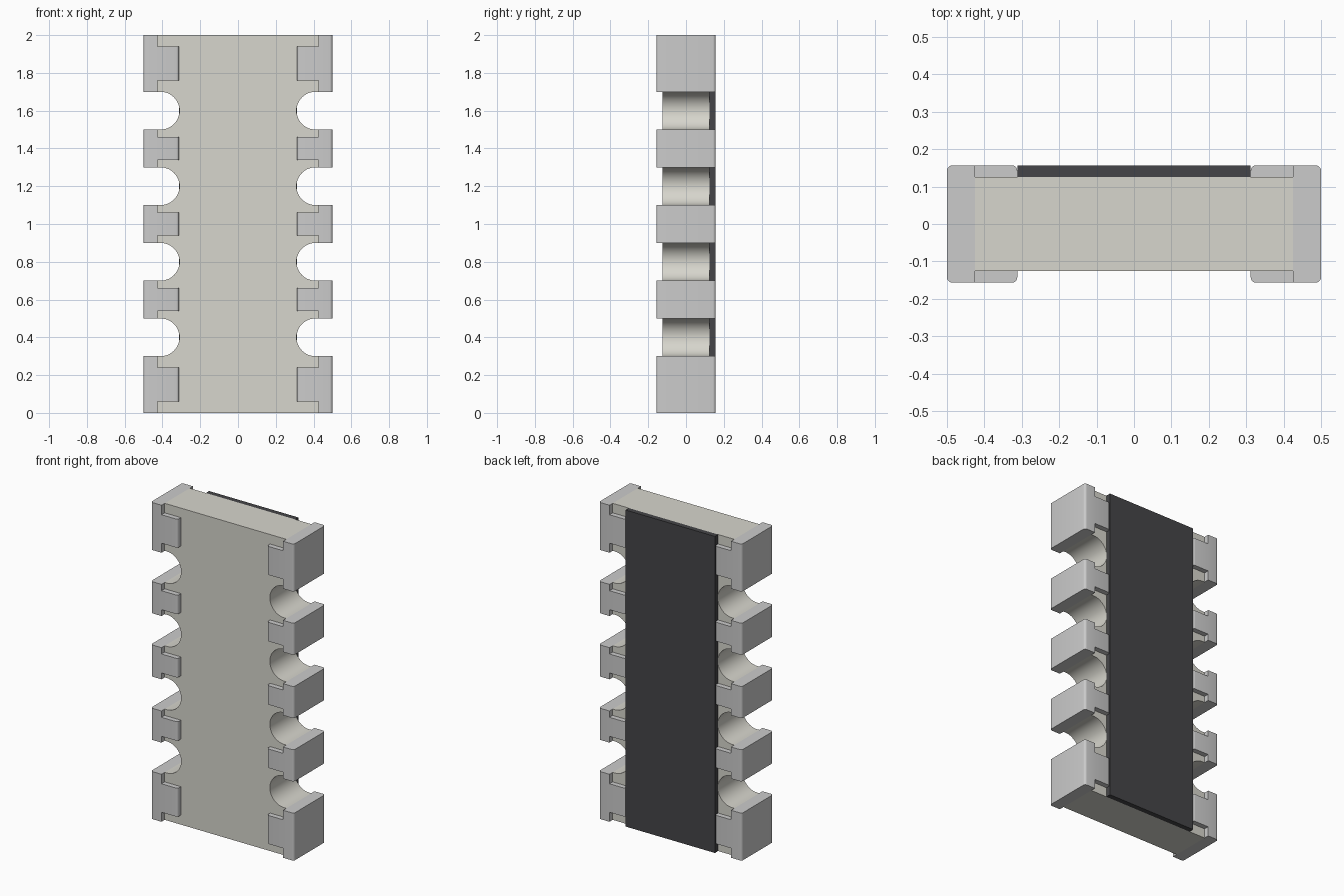
import bpy, bmesh
from math import sin, cos, pi, radians

if "Cube" in bpy.data.objects:
    bpy.data.objects.remove(bpy.data.objects["Cube"])

W, CAP_X, PAD_X = 0.5, 0.425, 0.312     # outer side, cap inner side, pad inner side
BODY_Y, OUT_Y, R = 0.125, 0.157, 0.015  # body face, metal face, edge rounding
NOTCH_R = 0.1
NOTCHES = [0.4, 0.8, 1.2, 1.6]


def material(name, rgb):
    m = bpy.data.materials.new(name)
    m.diffuse_color = (*rgb, 1)
    m.use_nodes = True
    m.node_tree.nodes["Principled BSDF"].inputs["Base Color"].default_value = m.diffuse_color
    return m


def prism(bm, points, offset):
    """Extrude a closed outline of 3D points along an offset vector."""
    face = bm.faces.new([bm.verts.new(p) for p in points])
    ext = bmesh.ops.extrude_face_region(bm, geom=[face])
    verts = [v for v in ext["geom"] if isinstance(v, bmesh.types.BMVert)]
    bmesh.ops.translate(bm, vec=offset, verts=verts)
    # the source face may be dropped by the extrude, so close it if needed
    edges = [e for e in bm.edges if e.is_boundary]
    if edges:
        bmesh.ops.contextual_create(bm, geom=edges)


def finish(bm, name, mat=None):
    bmesh.ops.recalc_face_normals(bm, faces=bm.faces)
    mesh = bpy.data.meshes.new(name)
    bm.to_mesh(mesh)
    bm.free()
    obj = bpy.data.objects.new(name, mesh)
    bpy.context.collection.objects.link(obj)
    if mat:
        mesh.materials.append(mat)
    bpy.ops.object.select_all(action='DESELECT')
    obj.select_set(True)
    bpy.context.view_layer.objects.active = obj
    bpy.ops.object.shade_smooth_by_angle(angle=radians(30))
    return obj


def arc(cx, cy, r, a0, a1, n):
    return [(cx + r * cos(radians(a0 + (a1 - a0) * i / n)),
             cy + r * sin(radians(a0 + (a1 - a0) * i / n))) for i in range(n + 1)]


# ceramic body: notched outline in x-z, extruded through the thickness
side = [(CAP_X, 0)]
for z in NOTCHES:
    side.append((CAP_X, z - NOTCH_R))
    side += arc(0.41, z, NOTCH_R, 270, 90, 24)
    side.append((CAP_X, z + NOTCH_R))
side.append((CAP_X, 2))
outline = side + [(-x, z) for x, z in reversed(side)]
bm = bmesh.new()
prism(bm, [(x, -BODY_Y, z) for x, z in outline], (0, 2 * BODY_Y, 0))
finish(bm, "ceramic_body", material("ceramic", (0.68, 0.67, 0.61)))

# dark protective coating on the back
bm = bmesh.new()
coat = [(-0.312, BODY_Y), (0.312, BODY_Y), (0.312, OUT_Y), (-0.312, OUT_Y)]
prism(bm, [(x, y, 0) for x, y in coat], (0, 0, 2))
finish(bm, "dark_coating", material("coating", (0.06, 0.06, 0.065)))

# metal terminals: side cap with rounded outer edges plus front and back pads
cap = [(CAP_X, -OUT_Y)] + arc(W - R, -OUT_Y + R, R, -90, 0, 5) \
    + arc(W - R, OUT_Y - R, R, 0, 90, 5) + [(CAP_X, OUT_Y)]
pad = [(CAP_X, BODY_Y), (CAP_X, OUT_Y)] \
    + arc(PAD_X + R, OUT_Y - R, R, 90, 180, 5) + [(PAD_X, BODY_Y)]
edges = [0] + [z + s * NOTCH_R for z in NOTCHES for s in (-1, 1)] + [2]
for i in range(5):
    z0, z1 = edges[2 * i], edges[2 * i + 1]
    inset = 0.06 if i in (0, 4) else 0.04
    bm = bmesh.new()
    prism(bm, [(x, y, z0) for x, y in cap], (0, 0, z1 - z0))
    for s in (-1, 1):
        prism(bm, [(x, s * y, z0 + inset) for x, y in pad],
              (0, 0, z1 - z0 - 2 * inset))
    obj = finish(bm, f"terminal_pair_{i + 1}")
    obj.modifiers.new("mirror", 'MIRROR').use_mirror_merge = False
